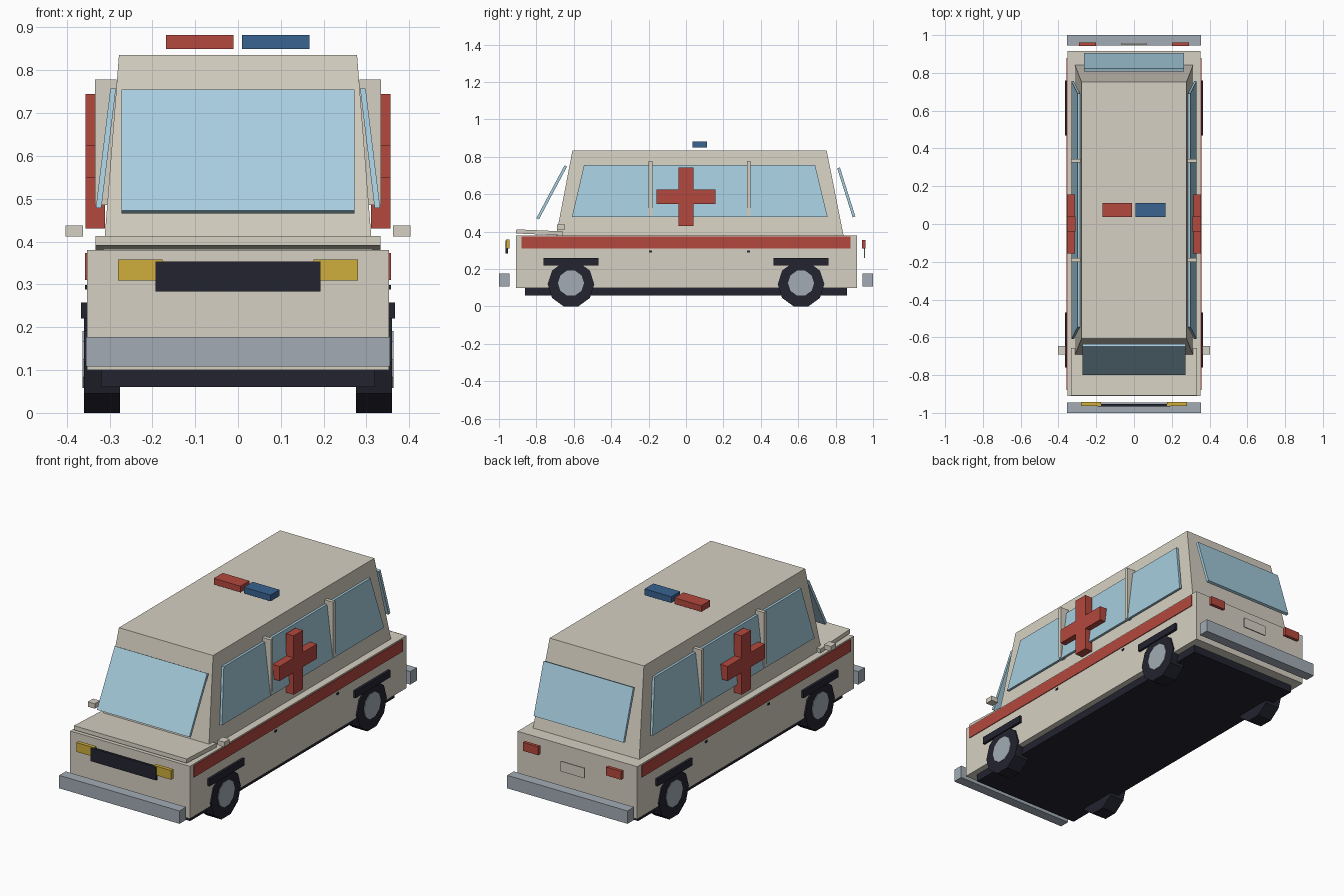
import bpy, bmesh, math
from mathutils import Matrix, Vector

if "Cube" in bpy.data.objects:
    bpy.data.objects.remove(bpy.data.objects["Cube"])


def material(name, rgb):
    m = bpy.data.materials.new(name)
    m.diffuse_color = (*rgb, 1)
    m.use_nodes = True
    m.node_tree.nodes["Principled BSDF"].inputs["Base Color"].default_value = m.diffuse_color
    return m


CREAM = material("cream_paint", (0.67, 0.63, 0.54))
RED = material("red", (0.45, 0.065, 0.048))
BLUE = material("blue", (0.04, 0.125, 0.28))
GLASS = material("pale_blue_glass", (0.38, 0.61, 0.73))
AMBER = material("amber", (0.62, 0.42, 0.045))
DARK = material("near_black", (0.017, 0.017, 0.03))
STEEL = material("grey_metal", (0.36, 0.41, 0.46))


def finish(name, bm, mat, mirror=False):
    bmesh.ops.recalc_face_normals(bm, faces=bm.faces)
    me = bpy.data.meshes.new(name)
    bm.to_mesh(me)
    bm.free()
    me.materials.append(mat)
    ob = bpy.data.objects.new(name, me)
    bpy.context.collection.objects.link(ob)
    if mirror:
        ob.modifiers.new("mirror", 'MIRROR').use_axis = (True, False, False)
    return ob


def loft(name, mat, low, high, mirror=False):
    """Block between two level rectangles, each (x0, x1, y0, y1, z)."""
    bm = bmesh.new()
    rings = []
    for x0, x1, y0, y1, z in (low, high):
        rings.append([bm.verts.new(p) for p in
                      ((x0, y0, z), (x1, y0, z), (x1, y1, z), (x0, y1, z))])
    a, b = rings
    bm.faces.new(a[::-1])
    bm.faces.new(b)
    for i in range(4):
        j = (i + 1) % 4
        bm.faces.new((a[i], a[j], b[j], b[i]))
    return finish(name, bm, mat, mirror)


def box(name, mat, x0, x1, y0, y1, z0, z1, mirror=False):
    return loft(name, mat, (x0, x1, y0, y1, z0), (x0, x1, y0, y1, z1), mirror)


def tilted(name, mat, centre, size, degrees):
    bm = bmesh.new()
    m = (Matrix.Translation(centre) @ Matrix.Rotation(math.radians(degrees), 4, 'X')
         @ Matrix.Diagonal((*size, 1)))
    bmesh.ops.create_cube(bm, size=1, matrix=m)
    return finish(name, bm, mat)


def disc(name, mat, x0, x1, y, z, radius, sides=10):
    """Cylinder along x, mirrored to the other side."""
    bm = bmesh.new()
    ring = [bm.verts.new((x0, y + radius * math.cos(i * math.tau / sides),
                          z + radius * math.sin(i * math.tau / sides)))
            for i in range(sides)]
    ext = bmesh.ops.extrude_face_region(bm, geom=[bm.faces.new(ring)])
    bm.faces.new(ring) if not any(set(f.verts) == set(ring) for f in bm.faces) else None
    bmesh.ops.translate(bm, vec=(x1 - x0, 0, 0),
                        verts=[g for g in ext["geom"] if isinstance(g, bmesh.types.BMVert)])
    return finish(name, bm, mat, True)


# Main shell
box("lower_body", CREAM, -0.353, 0.353, -0.91, 0.915, 0.10, 0.38)
box("chassis", DARK, -0.32, 0.32, -0.86, 0.86, 0.06, 0.105)
loft("cabin", CREAM, (-0.314, 0.314, -0.695, 0.843, 0.375),
     (-0.278, 0.278, -0.607, 0.752, 0.835))
tilted("hood", CREAM, (0, -0.783, 0.396), (0.666, 0.25, 0.022), -2.5)

# Glass
tilted("windscreen", GLASS, (0, -0.718, 0.61), (0.545, 0.015, 0.32), -28)
tilted("rear_window", GLASS, (0, 0.857, 0.61), (0.53, 0.015, 0.275), 17.5)
loft("side_window", GLASS, (0.319, 0.332, -0.61, 0.757, 0.478),
     (0.285, 0.298, -0.545, 0.69, 0.757), True)

# Side trim, repeated left and right
for y in (-0.19, 0.335):
    box("window_pillar", CREAM, 0.284, 0.334, y - 0.01, y + 0.01, 0.485, 0.778, True)
    box("door_handle", DARK, 0.35, 0.357, y - 0.008, y + 0.008, 0.288, 0.298, True)
box("side_stripe", RED, 0.35, 0.357, -0.88, 0.88, 0.31, 0.373, True)
box("wing_mirror", CREAM, 0.362, 0.403, -0.69, -0.646, 0.412, 0.438, True)

# Side cross: outline made from one arm corner turned four times
bm = bmesh.new()
w, arm = 0.039, 0.157
outline = []
for k in range(4):
    r = Matrix.Rotation(k * math.pi / 2, 2)
    outline += [r @ Vector(p) for p in ((arm, -w), (arm, w), (w, w))]
face = bm.faces.new([bm.verts.new((0.311, p.x, 0.587 + p.y)) for p in outline])
solid = bmesh.ops.extrude_face_region(bm, geom=[face], use_keep_orig=True)
bmesh.ops.translate(bm, vec=(0.045, 0, 0),
                    verts=[g for g in solid["geom"] if isinstance(g, bmesh.types.BMVert)])
finish("side_cross", bm, RED, True)

# Wheels and arches
for end, y in (("front", -0.615), ("rear", 0.615)):
    disc(end + "_tyre", DARK, 0.275, 0.36, y, 0.119, 0.125)
    disc(end + "_hub", STEEL, 0.34, 0.363, y, 0.125, 0.07)
    box(end + "_arch", DARK, 0.34, 0.366, y - 0.146, y + 0.146, 0.22, 0.258, True)

# Front and rear fittings
box("front_bumper", STEEL, -0.355, 0.355, -1.0, -0.945, 0.108, 0.177)
box("rear_bumper", STEEL, -0.355, 0.355, 0.945, 1.0, 0.108, 0.177)
box("grille", DARK, -0.193, 0.193, -0.966, -0.952, 0.283, 0.354)
box("headlight", AMBER, 0.176, 0.28, -0.963, -0.943, 0.309, 0.358, True)
box("tail_light", RED, 0.2, 0.29, 0.942, 0.96, 0.31, 0.355, True)
box("rear_plate", CREAM, -0.07, 0.07, 0.951, 0.957, 0.258, 0.312)

# Roof beacons
box("red_beacon", RED, -0.168, -0.01, 0.036, 0.111, 0.849, 0.882)
box("blue_beacon", BLUE, 0.009, 0.167, 0.036, 0.111, 0.849, 0.882)
